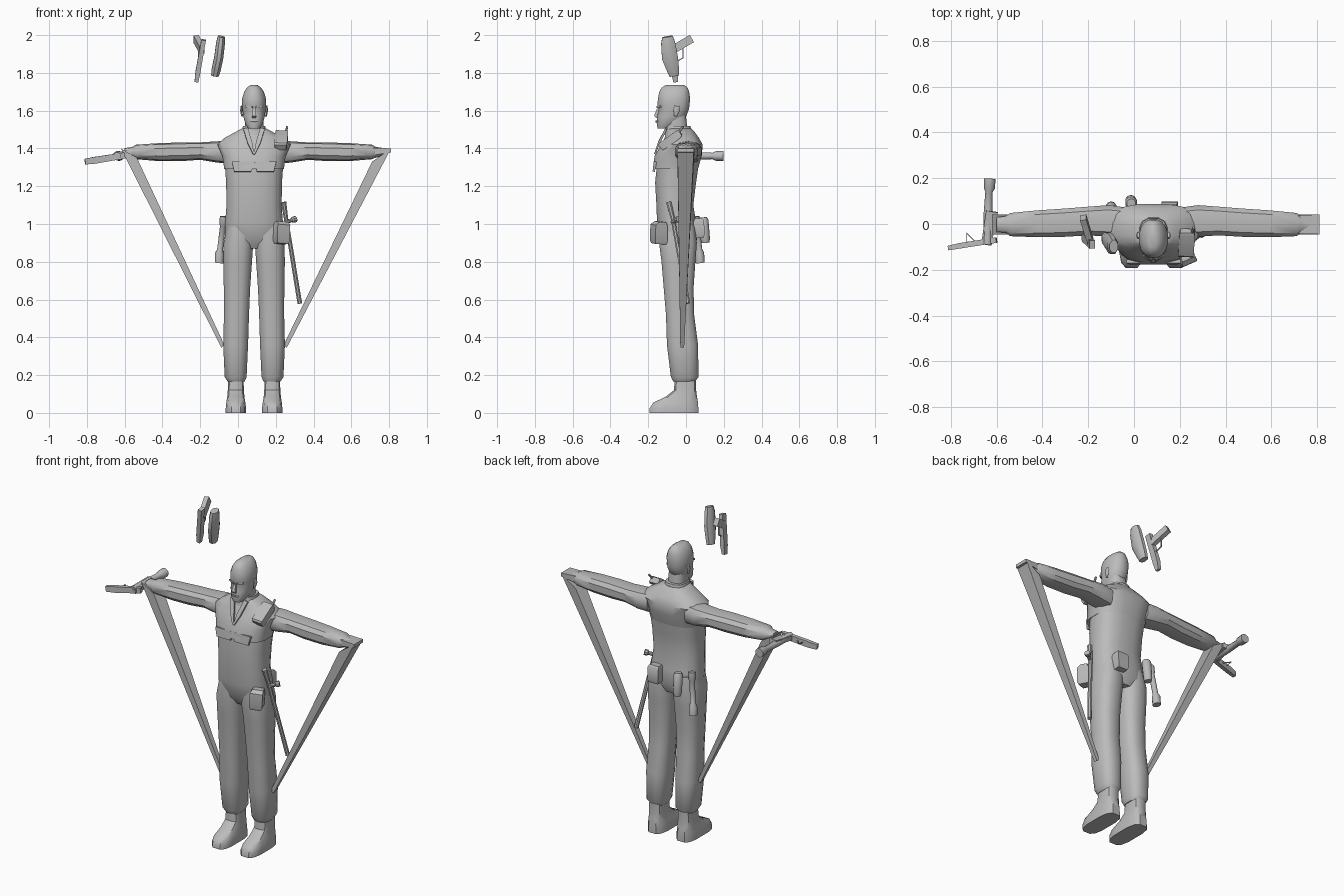
import bpy, bmesh, math
from mathutils import Vector

CX = 0.085  # body centre line
grey = bpy.data.materials.new("plain grey")
grey.diffuse_color = (0.5, 0.5, 0.5, 1)


def skin(name, rings, angle=38):
    """Skin closed rings of points into a capped mesh."""
    bm = bmesh.new()
    rows = [[bm.verts.new(p) for p in ring] for ring in rings]
    n = len(rows[0])
    for a, b in zip(rows, rows[1:]):
        for i in range(n):
            j = (i + 1) % n
            bm.faces.new((a[i], a[j], b[j], b[i]))
    bm.faces.new(rows[0][::-1])
    bm.faces.new(rows[-1])
    bmesh.ops.recalc_face_normals(bm, faces=bm.faces)
    me = bpy.data.meshes.new(name)
    bm.to_mesh(me)
    bm.free()
    me.materials.append(grey)
    me.shade_smooth()
    me.set_sharp_from_angle(angle=math.radians(angle))
    ob = bpy.data.objects.new(name, me)
    bpy.context.collection.objects.link(ob)
    return ob


def loft(name, rows, axis='z', n=12, power=0.75, mirror=False):
    """Rows are (t, a0, a1, b0, b1): extents of a rounded section at t along the axis."""
    rings = []
    for t, a0, a1, b0, b1 in rows:
        ring = []
        for i in range(n):
            u = 2 * math.pi * (i + 0.5) / n
            c, s = math.cos(u), math.sin(u)
            a = (a0 + a1) / 2 + (a1 - a0) / 2 * math.copysign(abs(c) ** power, c)
            b = (b0 + b1) / 2 + (b1 - b0) / 2 * math.copysign(abs(s) ** power, s)
            p = (a, b, t) if axis == 'z' else (t, a, b)
            ring.append((2 * CX - p[0], p[1], p[2]) if mirror else p)
        rings.append(ring)
    return skin(name, rings)


def sweep(name, pts, n=8, side=(1, 0, 0)):
    """Points are (x, y, z, r_side, r_other); n=4 gives a box bar."""
    d = (Vector(pts[-1][:3]) - Vector(pts[0][:3])).normalized()
    v = d.cross(Vector(side)).normalized()
    u = v.cross(d)
    k = math.sqrt(2) if n == 4 else 1
    rings = []
    for x, y, z, ra, rb in pts:
        rings.append([Vector((x, y, z)) + k * (
            u * ra * math.cos(2 * math.pi * (i + .5) / n)
            + v * rb * math.sin(2 * math.pi * (i + .5) / n)) for i in range(n)])
    return skin(name, rings)


# Torso and pelvis
loft("torso", [(0.87, 0.03, 0.14, -0.11, 0.04), (0.92, -0.07, 0.24, -0.14, 0.06),
               (1.01, -0.07, 0.24, -0.155, 0.055), (1.10, -0.063, 0.233, -0.158, 0.04),
               (1.22, -0.065, 0.235, -0.165, 0.055), (1.36, -0.075, 0.245, -0.15, 0.075)], n=16)
# Vest with overhanging lower edge
loft("vest", [(1.295, -0.065, 0.235, -0.16, 0.055), (1.29, -0.075, 0.245, -0.178, 0.065),
              (1.36, -0.085, 0.255, -0.168, 0.085), (1.42, -0.112, 0.282, -0.135, 0.09),
              (1.455, -0.075, 0.245, -0.115, 0.07), (1.49, -0.01, 0.18, -0.105, 0.045),
              (1.505, 0.02, 0.15, -0.10, 0.03)], n=16)
# Neck and collar
loft("neck", [(1.45, 0.035, 0.135, -0.11, 0.015), (1.58, 0.035, 0.135, -0.11, 0.0)])
loft("collar", [(1.47, 0.015, 0.155, -0.115, 0.035), (1.52, 0.025, 0.145, -0.105, 0.025)])
for s in (-1, 1):
    sweep("collar_flap", [(CX + s * 0.045, -0.105, 1.505, 0.012, 0.006),
                          (CX + s * 0.022, -0.143, 1.43, 0.012, 0.006),
                          (CX + s * 0.002, -0.165, 1.37, 0.003, 0.004)], 4)
    # Flap panels hanging from the vest front
    sweep("vest_panel", [(CX + s * 0.06, -0.163, 1.33, 0.058, 0.008),
                         (CX + s * 0.06, -0.171, 1.277, 0.045, 0.006)], 4)

# Head
loft("head", [(1.505, 0.055, 0.115, -0.15, -0.09), (1.53, 0.038, 0.132, -0.156, -0.04),
              (1.57, 0.027, 0.143, -0.153, 0.002), (1.605, 0.023, 0.147, -0.145, 0.016),
              (1.625, 0.021, 0.149, -0.153, 0.02), (1.665, 0.021, 0.149, -0.15, 0.023),
              (1.70, 0.032, 0.138, -0.143, 0.018), (1.722, 0.047, 0.123, -0.13, 0.01),
              (1.737, 0.068, 0.102, -0.105, -0.01)], n=16, power=0.9)
sweep("nose", [(CX, -0.148, 1.612, 0.006, 0.005), (CX, -0.158, 1.572, 0.012, 0.011),
               (CX, -0.152, 1.562, 0.010, 0.006)], 4)
sweep("lips", [(CX - 0.022, -0.151, 1.543, 0.004, 0.004), (CX, -0.157, 1.543, 0.006, 0.006),
               (CX + 0.022, -0.151, 1.543, 0.004, 0.004)], 6, (0, 0, 1))
for s in (-1, 1):
    sweep("ear", [(CX + s * 0.063, -0.055, 1.57, 0.005, 0.008),
                  (CX + s * 0.068, -0.05, 1.60, 0.007, 0.016),
                  (CX + s * 0.066, -0.047, 1.625, 0.006, 0.014)], 6)
    sweep("brow", [(CX + s * 0.008, -0.152, 1.618, 0.005, 0.005),
                   (CX + s * 0.045, -0.134, 1.622, 0.005, 0.005)], 4, (0, 0, 1))

# Trouser legs, boots and arms on both sides
for m in (False, True):
    loft("trouser_leg", [(0.99, -0.06, 0.084, -0.14, 0.05), (0.90, -0.078, 0.083, -0.145, 0.06),
                         (0.80, -0.08, 0.076, -0.132, 0.052), (0.66, -0.077, 0.066, -0.12, 0.042),
                         (0.52, -0.076, 0.06, -0.108, 0.045), (0.36, -0.08, 0.055, -0.103, 0.066),
                         (0.19, -0.072, 0.047, -0.082, 0.068), (0.165, -0.055, 0.036, -0.068, 0.05)],
         mirror=m)
    loft("boot", [(0.0, -0.066, 0.044, -0.195, 0.068), (0.025, -0.066, 0.044, -0.195, 0.068),
                  (0.055, -0.063, 0.04, -0.175, 0.066), (0.085, -0.058, 0.035, -0.11, 0.06),
                  (0.12, -0.055, 0.032, -0.065, 0.055), (0.19, -0.053, 0.03, -0.06, 0.055)],
         mirror=m, power=0.6)
    loft("arm", [(-0.04, -0.05, 0.075, 1.32, 1.44), (-0.11, -0.058, 0.085, 1.325, 1.438),
                 (-0.20, -0.052, 0.078, 1.34, 1.432), (-0.30, -0.058, 0.07, 1.333, 1.432),
                 (-0.42, -0.06, 0.062, 1.333, 1.428), (-0.54, -0.055, 0.05, 1.343, 1.42),
                 (-0.56, -0.04, 0.036, 1.352, 1.408), (-0.60, -0.035, 0.03, 1.358, 1.402)],
         'x', n=10, mirror=m)
    # Long tapering strut from wrist to shin
    xo, xi = (0.81, 0.71) if m else (-0.62, -0.535)
    zi = 1.33 if m else 1.35
    xb = 0.25 if m else -0.08
    d = 0.008 if m else -0.008
    skin("wrist_strut", [
        [(xo, -0.045, 1.40), (xo, 0.042, 1.40), (xi, 0.042, zi), (xi, -0.045, zi)],
        [(xb + d, -0.03, 0.345), (xb + d, -0.01, 0.345),
         (xb - d, -0.01, 0.36), (xb - d, -0.03, 0.36)]])
# Flat stretched cuff
skin("cuff", [[(0.69, -0.04, 1.36), (0.69, 0.036, 1.36), (0.69, 0.036, 1.405), (0.69, -0.04, 1.405)],
              [(0.81, -0.045, 1.38), (0.81, 0.042, 1.38), (0.81, 0.042, 1.40), (0.81, -0.045, 1.40)]])

# Torch and pistol at the wrist
sweep("wrist_torch", [(-0.64, -0.09, 1.36, 0.02, 0.02), (-0.637, 0.05, 1.36, 0.02, 0.02),
                      (-0.633, 0.14, 1.36, 0.017, 0.017), (-0.631, 0.155, 1.36, 0.025, 0.025),
                      (-0.63, 0.198, 1.36, 0.027, 0.027)], 10)
sweep("wrist_pistol_slide", [(-0.60, -0.07, 1.363, 0.016, 0.012),
                             (-0.76, -0.095, 1.337, 0.018, 0.012),
                             (-0.81, -0.105, 1.33, 0.015, 0.010)], 4, (0, 0, 1))
sweep("wrist_pistol_grip", [(-0.645, -0.09, 1.355, 0.022, 0.013),
                            (-0.62, 0.055, 1.37, 0.026, 0.015)], 4)
sweep("wrist_pistol_guard", [(-0.69, -0.08, 1.35, 0.003, 0.003),
                             (-0.73, -0.04, 1.35, 0.003, 0.003),
                             (-0.73, -0.08, 1.345, 0.003, 0.003)], 4, (0, 0, 1))

# Floating pistol and holster
sweep("pistol_slide", [(-0.182, -0.09, 1.975, 0.012, 0.018), (-0.213, -0.06, 1.80, 0.013, 0.018),
                       (-0.22, -0.055, 1.752, 0.010, 0.012)], 4)
sweep("pistol_grip", [(-0.19, -0.075, 1.92, 0.013, 0.022), (-0.222, 0.028, 1.98, 0.014, 0.022)], 4)
sweep("pistol_guard", [(-0.20, -0.05, 1.86, 0.003, 0.003), (-0.208, -0.015, 1.88, 0.003, 0.003),
                       (-0.21, -0.015, 1.93, 0.003, 0.003)], 4)
sweep("holster", [(-0.088, -0.098, 1.992, 0.02, 0.03), (-0.092, -0.095, 1.96, 0.025, 0.04),
                  (-0.102, -0.085, 1.88, 0.026, 0.046), (-0.115, -0.07, 1.82, 0.026, 0.036),
                  (-0.122, -0.062, 1.785, 0.022, 0.028)], 8)

# Side-handled baton
sweep("baton", [(0.242, -0.092, 1.115, 0.015, 0.015), (0.254, -0.07, 1.03, 0.012, 0.012),
                (0.327, 0.01, 0.58, 0.013, 0.013)], 8)
sweep("baton_handle", [(0.254, -0.07, 1.01, 0.012, 0.012), (0.285, -0.05, 1.02, 0.010, 0.010),
                       (0.29, -0.047, 1.022, 0.017, 0.017),
                       (0.305, -0.037, 1.026, 0.017, 0.017)], 8, (0, 0, 1))

# Belt pouches, side torch and shoulder radio
sweep("front_pouch", [(0.232, -0.135, 1.012, 0.03, 0.02), (0.23, -0.143, 0.995, 0.036, 0.034),
                      (0.226, -0.144, 0.91, 0.036, 0.036), (0.226, -0.144, 0.895, 0.03, 0.03)],
      4, (0.9, 0.4, 0))
sweep("rear_pouch", [(0.155, 0.065, 1.03, 0.03, 0.02), (0.155, 0.068, 1.015, 0.036, 0.028),
                     (0.155, 0.07, 0.94, 0.036, 0.028), (0.155, 0.07, 0.925, 0.03, 0.022)], 4)
sweep("rear_canister", [(-0.012, 0.09, 1.035, 0.02, 0.02), (-0.012, 0.092, 1.02, 0.027, 0.027),
                        (-0.014, 0.102, 0.92, 0.025, 0.025), (-0.014, 0.103, 0.9, 0.02, 0.02)], 10)
sweep("side_torch", [(-0.075, 0.05, 1.04, 0.022, 0.022), (-0.078, 0.053, 1.0, 0.022, 0.022),
                     (-0.08, 0.055, 0.99, 0.016, 0.016), (-0.095, 0.07, 0.865, 0.016, 0.016),
                     (-0.098, 0.072, 0.845, 0.024, 0.024), (-0.1, 0.075, 0.795, 0.024, 0.024)], 10)
sweep("shoulder_radio", [(0.225, -0.135, 1.405, 0.03, 0.016), (0.226, -0.128, 1.412, 0.034, 0.022),
                         (0.232, -0.04, 1.475, 0.034, 0.022), (0.232, -0.03, 1.483, 0.03, 0.016)], 4)
sweep("radio_antenna", [(0.252, -0.045, 1.48, 0.007, 0.007), (0.26, -0.015, 1.515, 0.006, 0.006)], 6)
